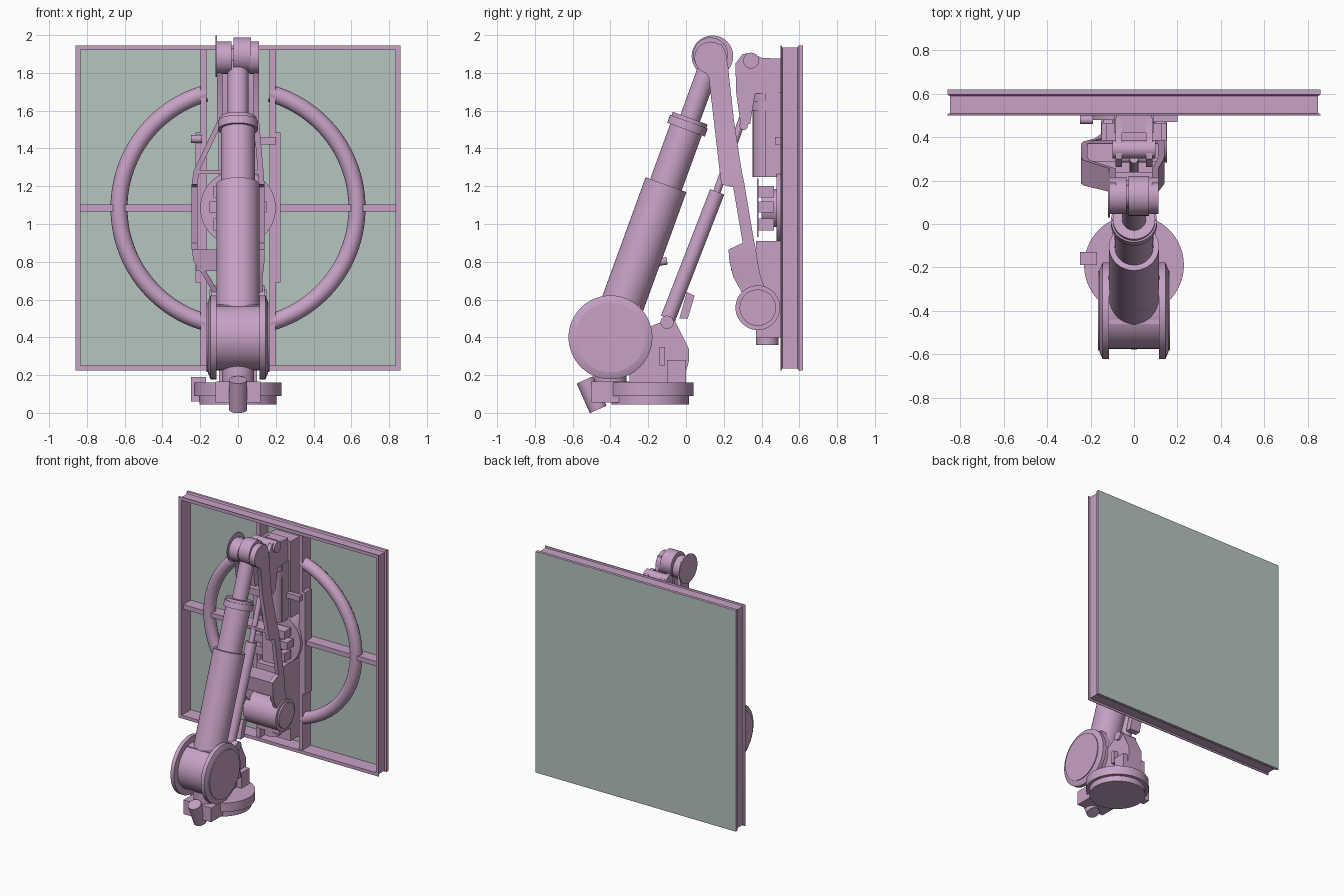
import bpy, bmesh, math
from mathutils import Vector, Matrix

if "Cube" in bpy.data.objects:
    bpy.data.objects.remove(bpy.data.objects["Cube"])


def material(name, col):
    m = bpy.data.materials.new(name)
    m.diffuse_color = (*col, 1)
    m.use_nodes = True
    m.node_tree.nodes["Principled BSDF"].inputs["Base Color"].default_value = m.diffuse_color
    return m


MAUVE = material("mauve metal", (0.57, 0.36, 0.56))
GLASS = material("grey green glass", (0.47, 0.56, 0.53))


def finish(name, bm, mat=MAUVE):
    bmesh.ops.recalc_face_normals(bm, faces=bm.faces)
    for f in bm.faces:
        f.smooth = True
    for e in bm.edges:
        e.smooth = len(e.link_faces) == 2 and e.calc_face_angle(9) < math.radians(30)
    me = bpy.data.meshes.new(name)
    bm.to_mesh(me)
    bm.free()
    me.materials.append(mat)
    ob = bpy.data.objects.new(name, me)
    bpy.context.collection.objects.link(ob)
    return ob


def box(name, x, y, z, mat=MAUVE):
    bm = bmesh.new()
    bmesh.ops.create_cube(bm, size=1)
    for v in bm.verts:
        v.co = [a[0] + (c + 0.5) * (a[1] - a[0]) for c, a in zip(v.co, (x, y, z))]
    return finish(name, bm, mat)


def cyl(name, p0, p1, r, r2=None, seg=48):
    p0, p1 = Vector(p0), Vector(p1)
    d = p1 - p0
    bm = bmesh.new()
    mat = Matrix.Translation((p0 + p1) / 2) @ d.to_track_quat('Z', 'Y').to_matrix().to_4x4()
    bmesh.ops.create_cone(bm, cap_ends=True, segments=seg, radius1=r,
                          radius2=r if r2 is None else r2, depth=d.length, matrix=mat)
    return finish(name, bm)


def loft(name, rings, closed=False):
    """Skin equal-length rings of points, with caps unless closed."""
    bm = bmesh.new()
    vs = [[bm.verts.new(p) for p in r] for r in rings]
    n = len(vs[0])
    for i in range(len(vs) if closed else len(vs) - 1):
        a, b = vs[i], vs[(i + 1) % len(vs)]
        for j in range(n):
            bm.faces.new((a[j], a[(j + 1) % n], b[(j + 1) % n], b[j]))
    if not closed:
        bm.faces.new(vs[0])
        bm.faces.new(vs[-1][::-1])
    return finish(name, bm)


def prism(name, pts, x0, x1):
    return loft(name, [[(x, y, z) for y, z in pts] for x in (x0, x1)])


# panel frame: one channel profile swept round the rectangle
CZ = 1.085
profile = [(.86, .5), (.86, .506), (.849, .51), (.849, .59), (.86, .597),
           (.86, .617), (.835, .617), (.835, .5)]
loft("panel_frame", [[(sx * d, y, CZ + sz * d) for d, y in profile]
                     for sx, sz in ((1, 1), (-1, 1), (-1, -1), (1, -1))], True)
box("glass_panel", (-.859, .859), (.612, .62), (CZ - .859, CZ + .859), GLASS)

# panel braces
for s, side in ((-1, "left"), (1, "right")):
    box(side + "_upright", sorted((s * .168, s * .198)), (.51, .61), (.24, 1.93))
    box(side + "_rail", sorted((s * .19, s * .224)), (.505, .58), (.69, 1.485))
    box(side + "_cross_bar", sorted((s * .198, s * .84)), (.52, .61), (1.067, 1.103))
    # half of the support ring, ending at the upright
    a0 = math.asin(.17 / .63)
    rings = []
    for i in range(49):
        a = a0 + (math.pi - 2 * a0) * i / 48
        rings.append([(s * math.sin(a) * (.63 + .045 * math.cos(t)), .552 + .045 * math.sin(t),
                       CZ + math.cos(a) * (.63 + .045 * math.cos(t)))
                      for t in (k * math.tau / 16 for k in range(16))])
    loft(side + "_ring_half", rings)

# turntable base
cyl("base_lower_disc", (0, -.19, .045), (0, -.19, .1), .205, seg=64)
cyl("base_upper_disc", (0, -.19, .09), (0, -.19, .16), .23, seg=64)
box("base_side_box", (-.25, -.17), (-.19, -.13), (.06, .19))
box("base_front_box", (-.12, .12), (-.5, -.3), (.055, .165))
cyl("cable_outlet", (0, -.465, .018), (0, -.535, .175), .048)
cyl("turret_stem", (0, -.4, .15), (0, -.4, .3), .085)
prism("turret_bracket", [(-.3, .16), (-.3, .4), (-.16, .47), (-.1, .49), (-.06, .49),
                         (.015, .34), (.015, .27), (-.02, .16)], -.06, .06)
box("turret_block", (-.1, .1), (-.1, .0), (.16, .28))
box("turret_side_block", (.06, .1), (-.14, -.11), (.25, .35))

# shoulder joint
S = Vector((0, -.40, .40))
cyl("shoulder_drum", S - Vector((.13, 0, 0)), S + Vector((.13, 0, 0)), .175, seg=64)
for s, side in ((-1, "left"), (1, "right")):
    def at(x, s=s):
        return S + Vector((s * x, 0, 0))
    cyl(side + "_shoulder_flange", at(.115), at(.145), .222, seg=64)
    cyl(side + "_shoulder_bevel", at(.145), at(.16), .222, .187, seg=64)
    cyl(side + "_shoulder_cap", at(.155), at(.167), .184, seg=64)

# telescopic lower arm, tilted 20 degrees
D = Vector((0, math.sin(math.radians(20)), math.cos(math.radians(20))))
for name, t0, t1, r in (("arm_outer_tube", .1, .86, .115), ("arm_middle_tube", .85, 1.18, .089),
                        ("arm_collar", 1.17, 1.215, .106), ("arm_collar_rim", 1.215, 1.235, .098),
                        ("arm_inner_tube", 1.23, 1.57, .055)):
    cyl(name, S + D * t0, S + D * t1, r)
box("arm_seat", (-.118, .118), (-.46, -.24), (.4, .57))
cyl("arm_knob", (0, -.2, .79), (0, -.1, .805), .02, seg=24)

# elbow joint
E = Vector((0, .13, 1.88))
X = Vector((1, 0, 0))
cyl("elbow_hub", E - X * .025 + Vector((0, 0, .015)), E + X * .068 + Vector((0, 0, .015)), .092)
cyl("elbow_shaft", E - X * .1, E + X * .11, .05)
cyl("left_elbow_drum", E - X * .112, E - X * .035, .085)
cyl("right_elbow_drum", E + X * .06, E + X * .112, .085)
cyl("elbow_cover", E - X * .119 + Vector((0, .01, .008)), E - X * .111 + Vector((0, .01, .008)), .11)

# forearm: a pair of bowed side plates (z, y front, y back, x left, x right)
stations = [(1.95, .09, .19, .112, .112), (1.85, .07, .222, .112, .112), (1.78, .12, .228, .112, .112),
            (1.54, .148, .255, .112, .112), (1.28, .178, .295, .235, .135),
            (1.21, .187, .31, .245, .14), (1.195, .25, .312, .245, .14), (.90, .30, .362, .245, .14),
            (.865, .225, .37, .245, .14), (.80, .23, .38, .235, .14), (.72, .25, .395, .18, .13),
            (.63, .30, .43, .13, .13), (.55, .32, .43, .13, .13)]
for s, side, k in ((-1, "left", 3), (1, "right", 4)):
    loft(side + "_forearm_plate",
         [[(s * st[k], st[1], st[0]), (s * st[k], st[2], st[0]),
           (s * (st[k] - .03), st[2], st[0]), (s * (st[k] - .03), st[1], st[0])] for st in stations])
box("forearm_upper_tie", (-.225, .13), (.18, .29), (1.265, 1.285))
prism("forearm_lower_tie", [(.225, .865), (.37, .865), (.385, .76), (.24, .75)], -.22, .12)
box("forearm_web", (-.09, .09), (.2, .24), (1.52, 1.57))

# gas strut behind the arm
cyl("strut_body", (0, -.095, .5), (0, .165, 1.17), .04, seg=32)
cyl("strut_rod", (0, .16, 1.16), (0, .3, 1.56), .02, seg=24)
cyl("strut_upper_pin", (-.08, .305, 1.52), (.08, .305, 1.52), .022, seg=24)
prism("strut_valve", [(-.035, .5), (.005, .64), (.045, .62), (.01, .5)], -.045, .045)
cyl("strut_lower_pin", (-.075, -.1, .48), (.075, -.1, .48), .035, seg=24)

# wrist joint
W = Vector((0, .38, .557))
cyl("wrist_drum", W - X * .14, W + X * .14, .118)
for s, side in ((-1, "left"), (1, "right")):
    cyl(side + "_wrist_cap", W + X * s * .135, W + X * s * .152, .096)
box("wrist_block", (-.1, .1), (.37, .5), (.4, .91))
cyl("wrist_motor_end", (0, .43, .36), (0, .43, .41), .06)

# rotating mount in the panel centre
cyl("mount_plate", (0, .48, CZ), (0, .6, CZ), .2, seg=64)
cyl("mount_hub", (0, .40, CZ), (0, .49, CZ), .1)
box("mount_back_beam", (-.17, .17), (.5, .61), (.3, 1.85)).scale.x = .6
for z0, z1, w in ((1.14, 1.2, .13), (1.06, 1.12, .15), (.965, 1.03, .13)):
    box("mount_fin", (-w, w), (.385, .465), (z0, z1))
box("mount_guard", (-.05, .05), (.375, .383), (.93, 1.24))

# upper motor and its hanger
cyl("upper_motor", (0, .435, 1.25), (0, .435, 1.69), .082)
cyl("upper_motor_collar", (0, .435, 1.6), (0, .435, 1.65), .088)
box("upper_motor_mount", (-.09, .09), (.42, .5), (1.25, 1.7))
for s, side in ((-1, "left"), (1, "right")):
    prism(side + "_hanger_plate", [(.262, 1.85), (.3, 1.9), (.345, 1.905), (.4, 1.88), (.49, 1.875),
                                   (.49, 1.69), (.365, 1.69), (.34, 1.53), (.29, 1.52), (.265, 1.7)],
          s * .055, s * .085)
box("hanger_back", (-.08, .08), (.42, .5), (1.68, 1.875))
cyl("hanger_pin", (-.1, .345, 1.865), (.1, .345, 1.865), .042, seg=32)
cyl("side_sensor", (-.25, .48, 1.45), (-.19, .48, 1.45), .02, seg=24)
box("side_bracket", (.05, .2), (.47, .505), (1.42, 1.46))
